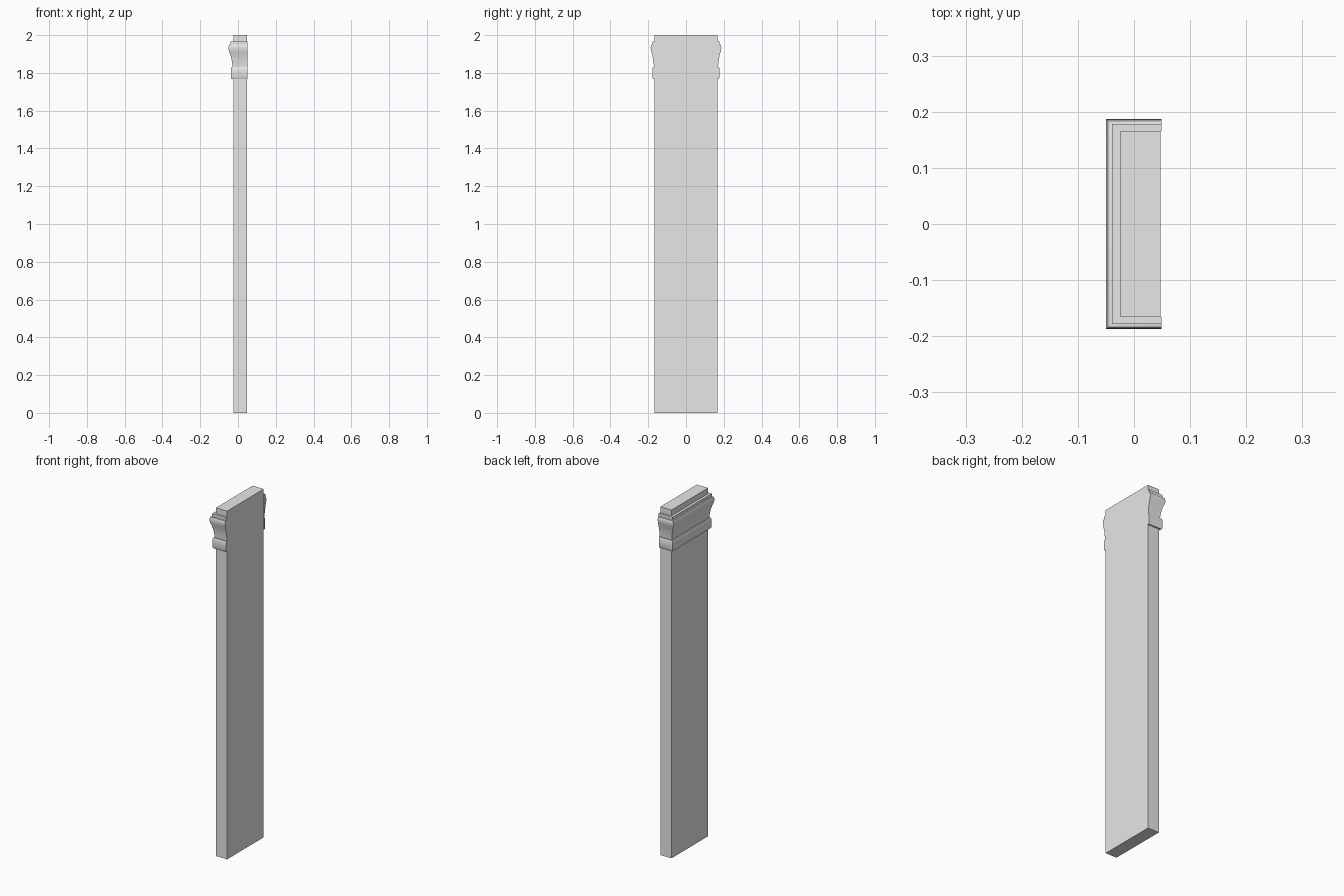
import bpy
import bmesh
import math

if "Cube" in bpy.data.objects:
    bpy.data.objects.remove(bpy.data.objects["Cube"], do_unlink=True)

# Single plain stone colour
stone = bpy.data.materials.new("pale_grey_stone")
stone.use_nodes = True
stone.diffuse_color = (0.8, 0.8, 0.8, 1)
stone.node_tree.nodes["Principled BSDF"].inputs["Base Color"].default_value = (0.8, 0.8, 0.8, 1)

BACK, OPEN, HALF = -0.024, 0.047, 0.166   # shaft faces in x, half width in y
TRIM_END = 0.049                          # mouldings end just past the shaft
Y_SCALE = 0.8                             # side projection is a little shallower


def finish(name, bm, smooth=False):
    bmesh.ops.recalc_face_normals(bm, faces=bm.faces[:])
    mesh = bpy.data.meshes.new(name)
    bm.to_mesh(mesh)
    bm.free()
    mesh.materials.append(stone)
    obj = bpy.data.objects.new(name, mesh)
    bpy.context.collection.objects.link(obj)
    if smooth:
        bpy.ops.object.select_all(action="DESELECT")
        obj.select_set(True)
        bpy.context.view_layer.objects.active = obj
        bpy.ops.object.shade_smooth_by_angle(angle=math.radians(30))
    return obj


def wrap_moulding(name, profile):
    """Sweep an (offset, height) profile around three sides with mitred corners."""
    bm = bmesh.new()
    rings = []
    for at_end, side in ((True, -1), (False, -1), (False, 1), (True, 1)):
        rings.append([bm.verts.new((TRIM_END if at_end else BACK - d,
                                    side * (HALF + d * Y_SCALE), z))
                      for d, z in profile])
    count = len(profile)
    for a, b in zip(rings, rings[1:]):
        for i in range(count):
            j = (i + 1) % count
            bm.faces.new((a[i], a[j], b[j], b[i]))
    bm.faces.new(rings[0])
    bm.faces.new(rings[-1])
    return finish(name, bm, smooth=True)


# Flat shaft
bm = bmesh.new()
bmesh.ops.create_cube(bm, size=1)
for v in bm.verts:
    v.co.x = OPEN if v.co.x > 0 else BACK
    v.co.y *= 2 * HALF
    v.co.z = 2 if v.co.z > 0 else 0
finish("shaft", bm)

# Lower neck band with eased edges
wrap_moulding("neck_band", [
    (0, 1.768), (0.010, 1.768), (0.014, 1.774),
    (0.014, 1.822), (0.010, 1.83), (0, 1.83)])

# Flared crown with a stepped top fillet
wrap_moulding("crown_moulding", [
    (0, 1.83), (0.005, 1.83), (0.006, 1.845), (0.009, 1.865),
    (0.013, 1.885), (0.018, 1.901), (0.023, 1.914), (0.0255, 1.924),
    (0.0262, 1.934), (0.025, 1.943), (0.022, 1.949),
    (0.015, 1.95), (0.015, 1.967), (0, 1.967)])
